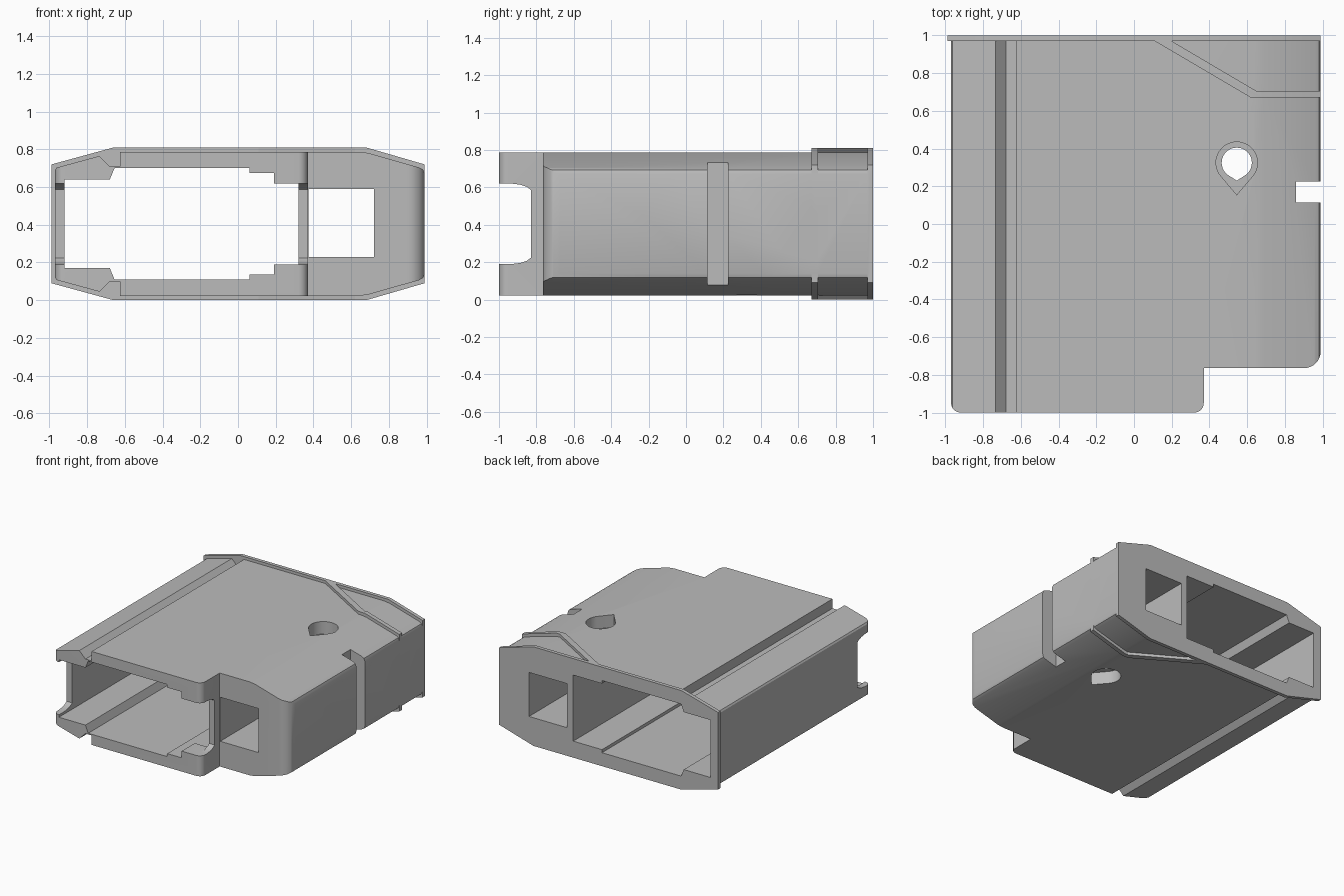
import bpy, bmesh, math
from mathutils import Vector

if "Cube" in bpy.data.objects:
    bpy.data.objects.remove(bpy.data.objects["Cube"])

MID = 0.405  # height of the mirror plane

grey = bpy.data.materials.new("plain_grey")
grey.diffuse_color = (0.5, 0.5, 0.5, 1)
grey.use_nodes = True
grey.node_tree.nodes["Principled BSDF"].inputs["Base Color"].default_value = grey.diffuse_color


def prism(name, pts, axis, a, b):
    """Extrude a 2D outline along an axis from a to b."""
    place = {'x': lambda p, t: (t, p[0], p[1]),
             'y': lambda p, t: (p[0], t, p[1]),
             'z': lambda p, t: (p[0], p[1], t)}[axis]
    bm = bmesh.new()
    face = bm.faces.new([bm.verts.new(place(p, a)) for p in pts])
    new = bmesh.ops.extrude_face_region(bm, geom=[face])['geom']
    shift = Vector(place((0, 0), b - a))
    bmesh.ops.translate(bm, vec=shift, verts=[v for v in new if isinstance(v, bmesh.types.BMVert)])
    bmesh.ops.recalc_face_normals(bm, faces=bm.faces)
    mesh = bpy.data.meshes.new(name)
    bm.to_mesh(mesh)
    bm.free()
    mesh.materials.append(grey)
    ob = bpy.data.objects.new(name, mesh)
    bpy.context.collection.objects.link(ob)
    return ob


def combine(target, tool, operation):
    """Apply a boolean and discard the tool."""
    bpy.context.view_layer.objects.active = target
    m = target.modifiers.new("bool", 'BOOLEAN')
    m.object, m.operation, m.solver = tool, operation, 'EXACT'
    bpy.ops.object.modifier_apply(modifier=m.name)
    bpy.data.objects.remove(tool)


def mirrored(top):
    """Close an upper outline with its reflection below the mid height."""
    return top + [(x, 2 * MID - z) for x, z in reversed(top)]


def rect(x0, x1, y0, y1):
    return [(x0, y0), (x1, y0), (x1, y1), (x0, y1)]


def arc(cx, cy, r, a0, a1, n=8):
    return [(cx + r * math.cos(math.radians(a0 + (a1 - a0) * i / n)),
             cy + r * math.sin(math.radians(a0 + (a1 - a0) * i / n))) for i in range(n + 1)]


def teardrop(r, d):
    """Round hole outline with a point towards the front."""
    t = math.degrees(math.acos(r / d))
    return arc(0.545, 0.325, r, -90 + t, 270 - t, 32) + [(0.545, 0.325 - d)]


# Outer shell with the long grooves
shell = [(-0.97, 0.69), (-0.962, 0.703), (-0.735, 0.765), (-0.68, 0.71), (-0.625, 0.71),
         (-0.625, 0.787), (0.64, 0.787), (0.69, 0.781), (0.96, 0.704),
         (0.982, 0.692), (0.99, 0.67)]
body = prism("housing", mirrored(shell), 'y', -1.05, 0.985)

# Plan outline with rounded front corners and the side slot
plan = (arc(-0.92, -0.95, 0.05, 180, 270) + arc(0.32, -0.95, 0.05, 270, 360)
        + [(0.37, -0.765)] + arc(0.90, -0.675, 0.09, 270, 360)
        + [(0.99, 0.115), (0.86, 0.115), (0.86, 0.225), (0.99, 0.225), (0.99, 1.0), (-0.97, 1.0)])
combine(body, prism("plan", plan, 'z', -0.1, 0.9), 'INTERSECT')

# Back flange and raised corner ridges
raised = mirrored([(-0.99, 0.72), (-0.66, 0.81), (0.68, 0.81), (0.99, 0.72)])
ridge = prism("ridge", raised, 'y', 0.5, 1.0)
strip = [(0.0845, 0.985), (0.62, 0.67), (0.99, 0.67), (0.99, 0.705), (0.65, 0.705), (0.1745, 0.985)]
combine(ridge, prism("strip", strip, 'z', -0.1, 0.9), 'INTERSECT')
combine(body, ridge, 'UNION')
combine(body, prism("flange", raised, 'y', 0.97, 1.0), 'UNION')

# Main passage, with a narrower mouth at the front
left = [(-0.92, 0.64), (-0.68, 0.64), (-0.655, 0.70), (0.06, 0.70), (0.06, 0.675)]
rear = mirrored(left + [(0.32, 0.675)])
mouth = mirrored(left + [(0.19, 0.675), (0.19, 0.62), (0.32, 0.62)])
combine(body, prism("rear_cut", rear, 'y', -0.83, 1.1), 'DIFFERENCE')
combine(body, prism("mouth_cut", mouth, 'y', -1.1, -0.80), 'DIFFERENCE')

# Small side passage
combine(body, prism("side_cut", rect(0.375, 0.72, 0.23, 0.59), 'y', -1.1, 1.1), 'DIFFERENCE')

# Front notch through both side walls
notch = mirrored([(-1.1, 0.62), (-0.93, 0.62), (-0.885, 0.614), (-0.85, 0.602), (-0.83, 0.587)])
combine(body, prism("notch_cut", notch, 'x', -1.1, 0.45), 'DIFFERENCE')

# Pointed hole with recesses above and below
combine(body, prism("hole_cut", teardrop(0.08, 0.095), 'z', -0.1, 0.9), 'DIFFERENCE')
for a, b in ((0.685, 0.9), (-0.09, 0.125)):
    combine(body, prism("recess_cut", teardrop(0.11, 0.17), 'z', a, b), 'DIFFERENCE')

# Smooth the rounded corners only
bpy.ops.object.select_all(action='DESELECT')
body.select_set(True)
bpy.context.view_layer.objects.active = body
bpy.ops.object.shade_smooth_by_angle(angle=math.radians(30))
